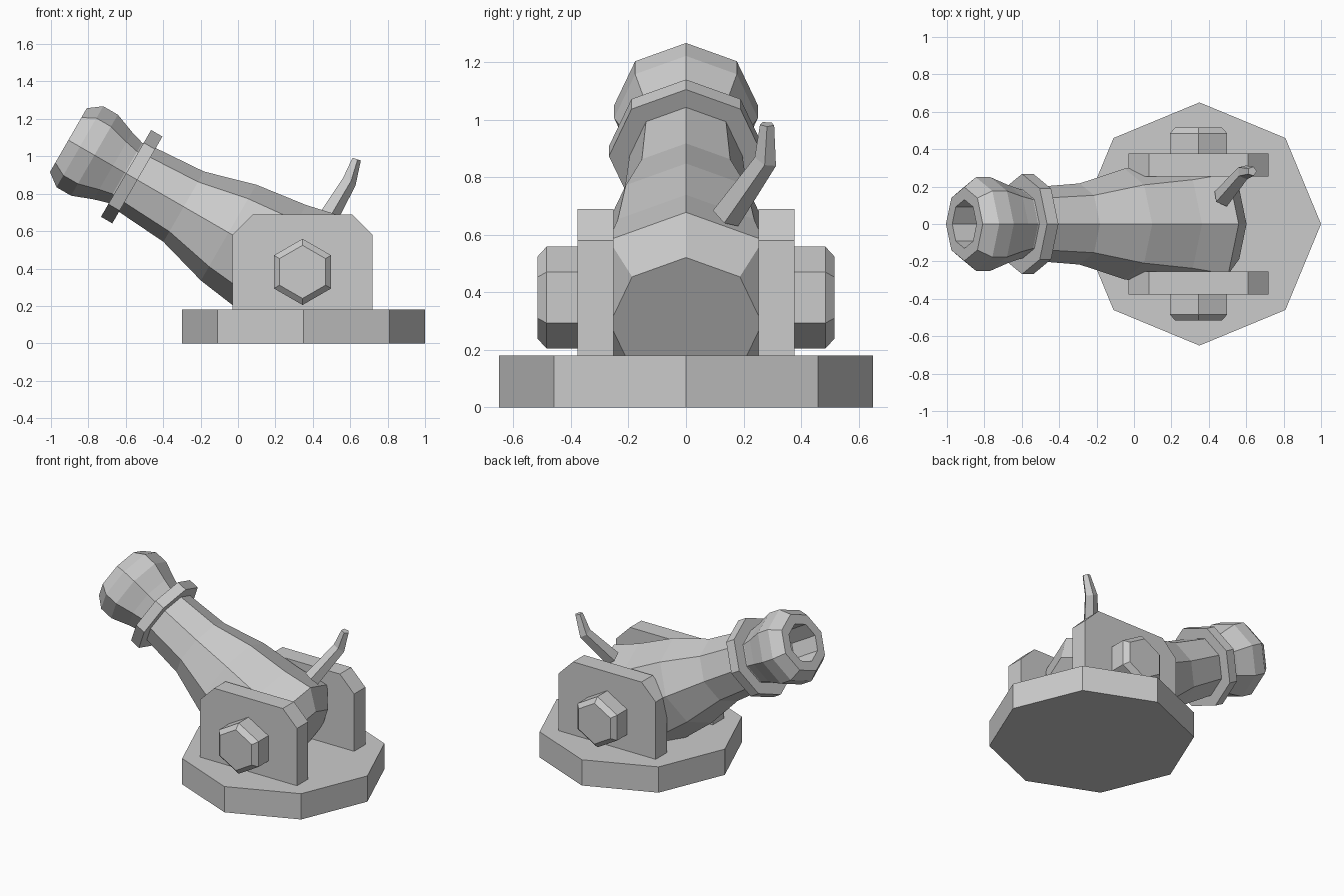
import bpy, bmesh, math
from mathutils import Matrix, Vector

if "Cube" in bpy.data.objects:
    bpy.data.objects.remove(bpy.data.objects["Cube"])


def finish(name, bm):
    bmesh.ops.recalc_face_normals(bm, faces=bm.faces)
    me = bpy.data.meshes.new(name)
    bm.to_mesh(me)
    bm.free()
    ob = bpy.data.objects.new(name, me)
    bpy.context.collection.objects.link(ob)
    return ob


def loft(name, loops):
    """Bridge equal-length loops of points and cap both ends."""
    bm = bmesh.new()
    rings = [[bm.verts.new(p) for p in loop] for loop in loops]
    n = len(rings[0])
    for a, b in zip(rings, rings[1:]):
        for i in range(n):
            j = (i + 1) % n
            bm.faces.new((a[i], a[j], b[j], b[i]))
    bm.faces.new(rings[0][::-1])
    bm.faces.new(rings[-1])
    return finish(name, bm)


def ring(mat, height, radius, sides):
    return [mat @ Vector((radius * math.cos(2 * math.pi * i / sides),
                          radius * math.sin(2 * math.pi * i / sides), height))
            for i in range(sides)]


def lathe(name, profile, sides, mat):
    return loft(name, [ring(mat, h, r, sides) for h, r in profile])


# Octagonal base slab
lathe("base", [(0, 0.65), (0.18, 0.65)], 8, Matrix.Translation((0.35, 0, 0)))

# Barrel, raised 30 degrees, with flared muzzle and hollow bore
tilt = Matrix.Translation((0.244, 0, 0.422)) @ Matrix.Rotation(math.radians(-60), 4, 'Y')
lathe("barrel", [(-0.26, 0.265), (-0.145, 0.38), (0.055, 0.335), (0.34, 0.296),
                 (0.617, 0.217), (0.90, 0.197), (0.98, 0.185), (1.054, 0.207),
                 (1.168, 0.25), (1.258, 0.25), (1.329, 0.197),
                 (1.329, 0.13), (1.12, 0.13)], 8, tilt)

# Band behind the muzzle
lathe("barrel_band", [(0.903, 0.268), (0.973, 0.268)], 8, tilt)

# Side cheeks and hexagonal pivot bolts
cheek = [(-0.03, 0.18), (0.72, 0.18), (0.72, 0.58), (0.61, 0.69), (0.08, 0.69), (-0.03, 0.58)]
for side, label in ((-1, "front"), (1, "back")):
    loft(label + "_cheek", [[(x, side * y, z) for x, z in cheek] for y in (0.253, 0.377)])
    # local x points up, local z points outward
    frame = Matrix(((0, side, 0, 0.345), (0, 0, side, 0), (1, 0, 0, 0.382), (0, 0, 0, 1)))
    lathe(label + "_bolt", [(0.37, 0.177), (0.485, 0.177), (0.517, 0.142)], 6, frame)

# Bent fuse at the breech
path = [((0.475, 0.14, 0.665), 0.055), ((0.59, 0.277, 0.86), 0.042), ((0.632, 0.282, 0.985), 0.026)]
pts = [Vector(p) for p, r in path]
loops = []
for i, (p, r) in enumerate(path):
    d = pts[min(i + 1, 2)] - pts[max(i - 1, 0)]
    rot = Vector((0, 0, 1)).rotation_difference(d).to_matrix().to_4x4()
    loops.append(ring(Matrix.Translation(p) @ rot, 0, r, 5))
loft("fuse", loops)
